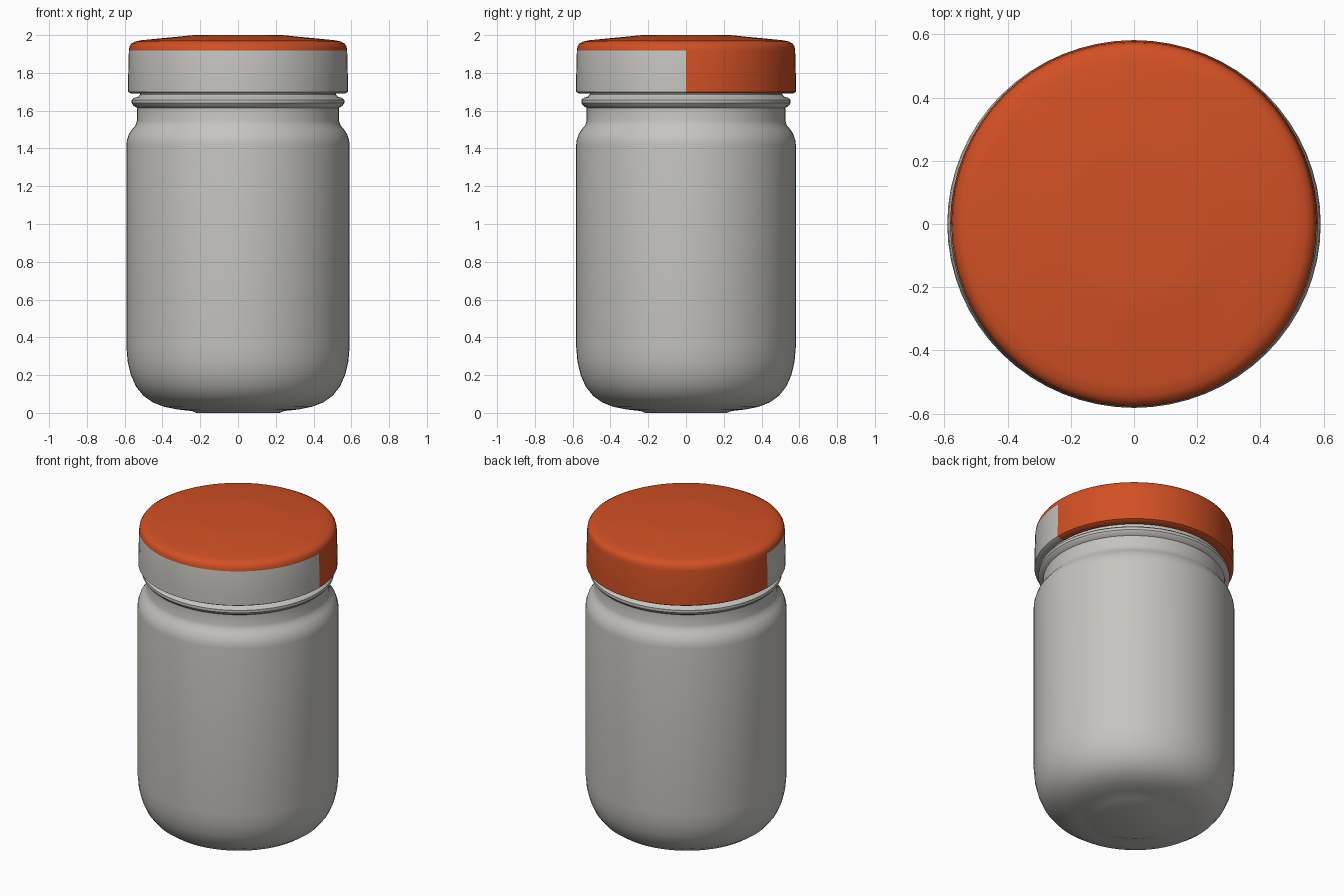
import bpy
import bmesh
import math

cube = bpy.data.objects.get("Cube")
if cube:
    bpy.data.objects.remove(cube, do_unlink=True)

SEGMENTS = 64


def make_material(name, color):
    mat = bpy.data.materials.new(name)
    mat.diffuse_color = color
    mat.use_nodes = True
    mat.node_tree.nodes["Principled BSDF"].inputs["Base Color"].default_value = color
    return mat


def lathe(name, profile, materials, y_scale=1.0):
    """Spin a (radius, height) profile around z; zero radius ends become poles."""
    bm = bmesh.new()
    rings = []
    for r, z in profile:
        if r == 0:
            rings.append([bm.verts.new((0, 0, z))] * SEGMENTS)
        else:
            rings.append([bm.verts.new((r * math.cos(a), y_scale * r * math.sin(a), z))
                          for a in (2 * math.pi * i / SEGMENTS for i in range(SEGMENTS))])
    for low, high in zip(rings, rings[1:]):
        for i in range(SEGMENTS):
            j = (i + 1) % SEGMENTS
            corners = dict.fromkeys((low[i], low[j], high[j], high[i]))
            bm.faces.new(list(corners))
    bmesh.ops.recalc_face_normals(bm, faces=bm.faces)
    mesh = bpy.data.meshes.new(name)
    bm.to_mesh(mesh)
    bm.free()
    obj = bpy.data.objects.new(name, mesh)
    bpy.context.collection.objects.link(obj)
    for mat in materials:
        mesh.materials.append(mat)
    bpy.ops.object.select_all(action='DESELECT')
    obj.select_set(True)
    bpy.context.view_layer.objects.active = obj
    bpy.ops.object.shade_smooth_by_angle(angle=math.radians(35))
    return obj


grey = make_material("warm grey", (0.56, 0.55, 0.52, 1))
orange = make_material("burnt orange", (0.64, 0.08, 0.018, 1))

# Jar body: raised foot disc, rounded base, straight wall, shoulder, neck and bead
jar_profile = [
    (0, 0), (0.22, 0), (0.245, 0.01), (0.32, 0.018), (0.39, 0.032),
    (0.45, 0.055), (0.50, 0.09), (0.54, 0.14), (0.567, 0.20), (0.584, 0.27),
    (0.591, 0.35), (0.591, 1.42), (0.588, 1.445), (0.578, 1.475),
    (0.56, 1.502), (0.543, 1.522), (0.535, 1.545), (0.535, 1.615),
    (0.552, 1.625), (0.563, 1.64), (0.563, 1.657), (0.55, 1.668),
    (0.53, 1.673), (0.518, 1.685), (0.515, 1.76), (0, 1.76),
]
lathe("jar_body", jar_profile, [grey], y_scale=0.984)

# Lid: open underside, rim, rounded shoulder and gently domed top
lid_profile = [
    (0, 1.77), (0.53, 1.77), (0.535, 1.69), (0.565, 1.69), (0.582, 1.70),
    (0.582, 1.76), (0.578, 1.918), (0.574, 1.94), (0.565, 1.955),
    (0.545, 1.966), (0.51, 1.973), (0.42, 1.982), (0.32, 1.991),
    (0.25, 1.999), (0.22, 2.0), (0, 2.0),
]
lid = lathe("lid", lid_profile, [orange, grey])

# Front half of the rim is a blank grey label
for face in lid.data.polygons:
    if face.center.y < 0 and face.center.z < 1.92:
        face.material_index = 1
